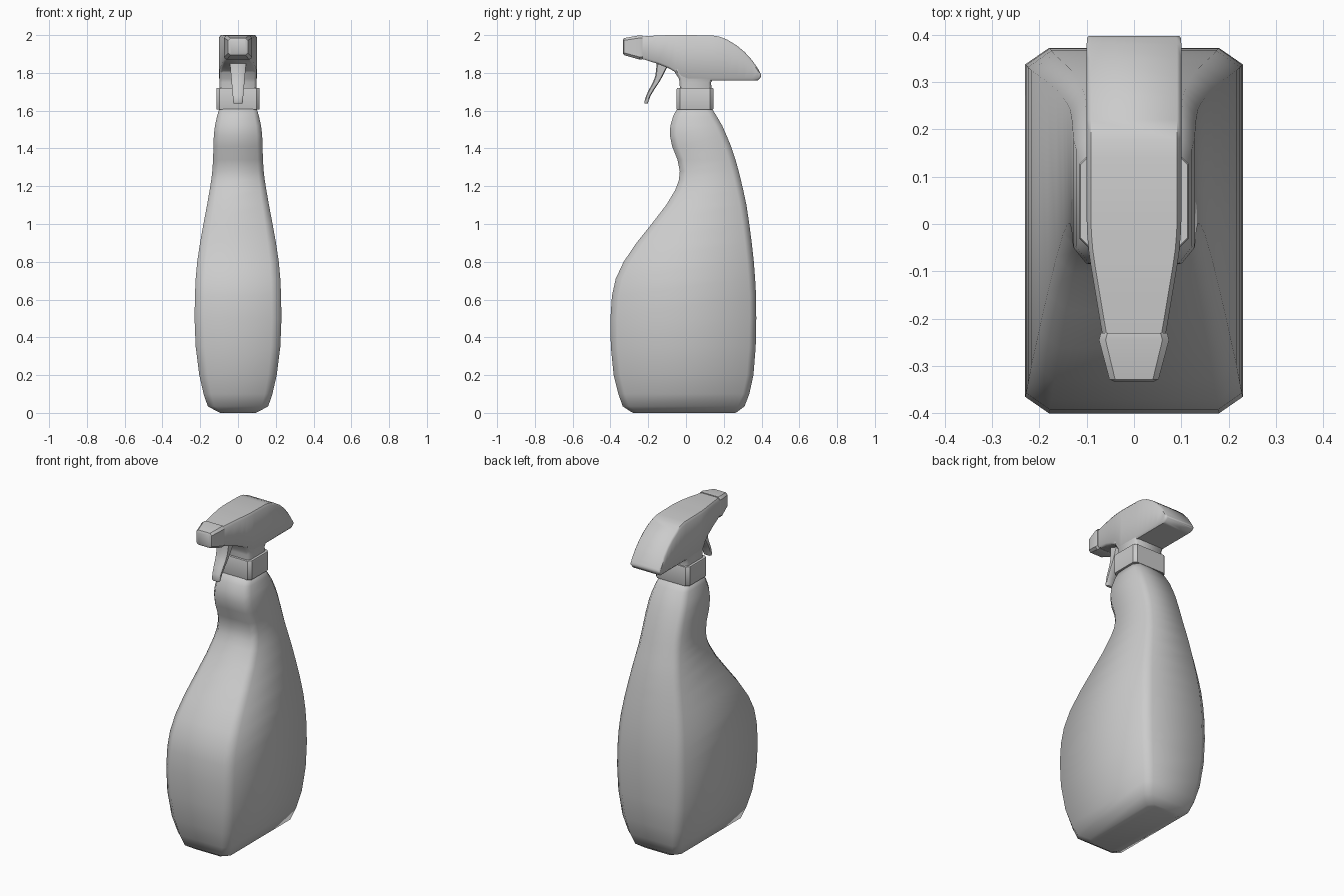
import bpy, bmesh


def loft(name, sections, to_xyz, angle=50):
    """Skin chamfered rectangles: (position, half_x, low, high, chamfer_x, chamfer_other)."""
    bm = bmesh.new()
    rings = []
    for t, h, lo, hi, cx, cv in sections:
        outline = [(-h + cx, lo), (h - cx, lo), (h, lo + cv), (h, hi - cv),
                   (h - cx, hi), (-h + cx, hi), (-h, hi - cv), (-h, lo + cv)]
        rings.append([bm.verts.new(to_xyz(t, x, v)) for x, v in outline])
    for a, b in zip(rings, rings[1:]):
        for i in range(8):
            j = (i + 1) % 8
            bm.faces.new((a[i], a[j], b[j], b[i]))
    bm.faces.new(rings[0][::-1])
    bm.faces.new(rings[-1])
    bmesh.ops.recalc_face_normals(bm, faces=bm.faces[:])
    mesh = bpy.data.meshes.new(name)
    bm.to_mesh(mesh)
    bm.free()
    obj = bpy.data.objects.new(name, mesh)
    bpy.context.collection.objects.link(obj)
    bpy.ops.object.select_all(action='DESELECT')
    obj.select_set(True)
    bpy.context.view_layer.objects.active = obj
    bpy.ops.object.shade_smooth_by_angle(angle=angle * 3.14159 / 180)
    return obj


def upright(z, x, y):
    return (x, y, z)


def lengthwise(y, x, z):
    return (x, y, z)


# bottle: height, half width, front, back
body = [(0.005, .105, -.29, .27), (.035, .16, -.335, .31), (.1, .182, -.358, .335),
        (.2, .205, -.383, .357), (.35, .224, -.398, .369), (.5, .23, -.40, .372),
        (.62, .228, -.392, .371), (.71, .224, -.372, .366), (.8, .216, -.33, .359),
        (.9, .201, -.262, .348), (1.0, .183, -.182, .335), (1.1, .164, -.105, .32),
        (1.18, .15, -.057, .303), (1.23, .142, -.038, .291), (1.28, .136, -.033, .279),
        (1.34, .132, -.045, .262), (1.41, .13, -.073, .239), (1.47, .128, -.085, .214),
        (1.52, .122, -.083, .192), (1.57, .111, -.068, .163), (1.615, .098, -.045, .135)]
loft("bottle", [(0.0, .095, -.28, .26, .03, .03)]
     + [(z, h, a, b, .22 * h, .035) for z, h, a, b in body], upright, 65)

# screw collar and the stem above it
loft("collar", [(1.605, .113, -.047, .143, .018, .018), (1.61, .115, -.049, .145, .018, .018),
                (1.715, .115, -.049, .145, .018, .018), (1.72, .113, -.047, .143, .018, .018)],
     upright, 30)
loft("stem", [(1.71, .098, -.032, .135, .015, .015), (1.75, .098, -.034, .133, .015, .015),
              (1.77, .098, -.038, .145, .015, .015), (1.82, .097, -.07, .16, .015, .015)],
     upright)

# spray head: y, half width, underside, top
head = [(-.245, .065, 1.878, 1.992), (-.15, .081, 1.848, 1.998), (-.09, .091, 1.824, 2.0),
        (-.055, .096, 1.803, 2.0), (-.02, .099, 1.772, 2.0), (.01, .1, 1.762, 2.0),
        (.14, .1, 1.76, 1.998), (.18, .1, 1.76, 1.991), (.22, .1, 1.76, 1.975),
        (.27, .1, 1.76, 1.944), (.31, .1, 1.76, 1.911), (.35, .1, 1.76, 1.867),
        (.38, .1, 1.76, 1.824), (.393, .099, 1.774, 1.80), (.397, .096, 1.779, 1.792)]
loft("spray_head", [(y, h, a, b, .009, min(.012, (b - a) * .3)) for y, h, a, b in head], lengthwise)

# nozzle cap
loft("nozzle", [(-.333, .042, 1.902, 1.975, .008, .008), (-.328, .052, 1.894, 1.984, .012, .012),
                (-.245, .074, 1.870, 1.999, .014, .014), (-.23, .07, 1.872, 1.998, .014, .014)],
     lengthwise, 35)

# trigger
trigger = [(1.638, .022, -.218, -.202), (1.645, .025, -.221, -.2), (1.68, .028, -.211, -.187),
           (1.715, .031, -.194, -.166), (1.75, .034, -.175, -.142), (1.785, .037, -.162, -.122),
           (1.83, .041, -.157, -.1), (1.87, .042, -.155, -.09)]
loft("trigger", [(z, h, a, b, .006, .005) for z, h, a, b in trigger], upright)
